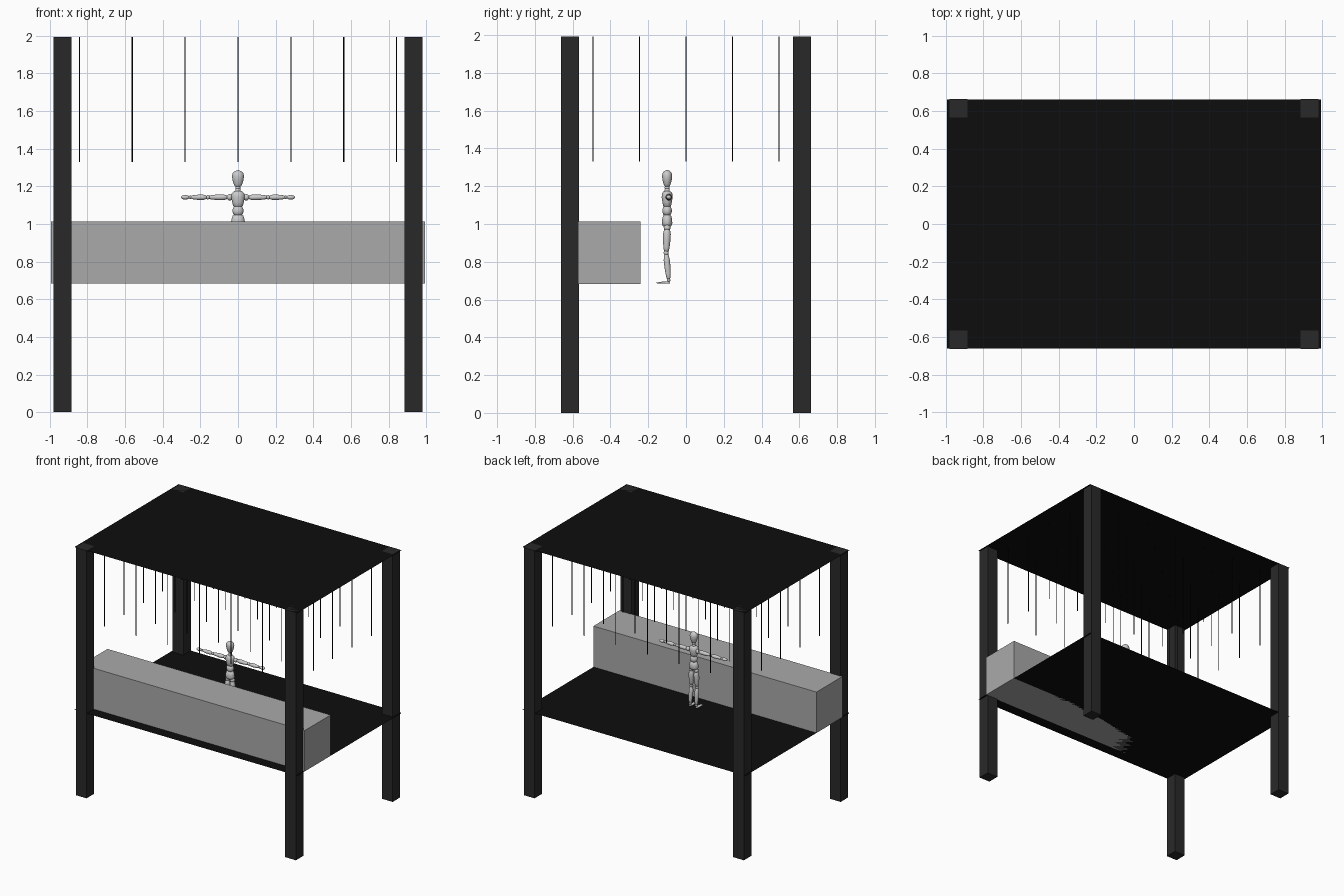
import bpy, bmesh, math
from mathutils import Vector

if "Cube" in bpy.data.objects:
    bpy.data.objects.remove(bpy.data.objects["Cube"])


def material(name, v):
    m = bpy.data.materials.new(name)
    m.diffuse_color = (v, v, v, 1)
    m.use_nodes = True
    m.node_tree.nodes["Principled BSDF"].inputs["Base Color"].default_value = m.diffuse_color
    return m


FRAME = material("dark_frame", 0.022)
BLACK = material("black_panel", 0.004)
GREY = material("mid_grey", 0.4)


def add_object(name, bm, mat=None, smooth=False):
    bmesh.ops.recalc_face_normals(bm, faces=bm.faces)
    me = bpy.data.meshes.new(name)
    bm.to_mesh(me)
    bm.free()
    ob = bpy.data.objects.new(name, me)
    bpy.context.collection.objects.link(ob)
    if mat:
        me.materials.append(mat)
    if smooth:
        for p in me.polygons:
            p.use_smooth = True
    return ob


def box(name, lo, hi, mat):
    bm = bmesh.new()
    bmesh.ops.create_cube(bm, size=1)
    lo, hi = Vector(lo), Vector(hi)
    for v in bm.verts:
        v.co = (lo + hi) / 2 + v.co * (hi - lo)
    return add_object(name, bm, mat)


def panel(name, hx, hy, z):
    bm = bmesh.new()
    bm.faces.new([bm.verts.new((x * hx, y * hy, z))
                  for x, y in ((-1, -1), (1, -1), (1, 1), (-1, 1))])
    return add_object(name, bm, BLACK)


def lathe(name, p0, p1, profile, squash=1.0, sides=20):
    """Turned part from p0 to p1; profile holds (fraction, radius)."""
    p0, d = Vector(p0), Vector(p1) - Vector(p0)
    q = Vector((0, 0, 1)).rotation_difference(d)
    bm = bmesh.new()
    rings = []
    for t, r in profile:
        rings.append([bm.verts.new(p0 + d * t + q @ Vector((
            r * math.cos(2 * math.pi * i / sides),
            r * squash * math.sin(2 * math.pi * i / sides), 0)))
            for i in range(sides)])
    for a, b in zip(rings, rings[1:]):
        for i in range(sides):
            j = (i + 1) % sides
            bm.faces.new((a[i], a[j], b[j], b[i]))
    bm.faces.new(rings[0])
    bm.faces.new(rings[-1])
    return add_object(name, bm, None, True)


def ball(name, c, radii):
    bm = bmesh.new()
    bmesh.ops.create_uvsphere(bm, u_segments=18, v_segments=12, radius=1)
    for v in bm.verts:
        v.co = Vector(c) + v.co * Vector(radii)
    return add_object(name, bm, None, True)


# Stage frame: four posts, roof, floor, front barrier
TOP = 1.993
for sx, nx in ((-1, "left"), (1, "right")):
    for sy, ny in ((-1, "front"), (1, "back")):
        cx, cy = sx * 0.932, sy * 0.615
        box(f"{ny}_{nx}_post", (cx - 0.048, cy - 0.048, 0),
            (cx + 0.048, cy + 0.048, TOP), FRAME)
panel("roof_panel", 0.993, 0.662, TOP)
panel("floor_panel", 0.993, 0.662, 0.683)
box("front_barrier", (-0.993, -0.572, 0.683), (0.993, -0.241, 1.012), GREY)

# Hanging rods in a 7 x 5 grid
bm = bmesh.new()
for i in range(-3, 4):
    for j in range(-2, 3):
        g = bmesh.ops.create_cone(bm, cap_ends=True, segments=8,
                                  radius1=0.0033, radius2=0.0033, depth=TOP - 1.33)
        bmesh.ops.translate(bm, verts=g["verts"],
                            vec=(i * 0.281, j * 0.246, (TOP + 1.33) / 2))
add_object("hanging_rods", bm, BLACK)

# Jointed wooden figure: head and torso
Y = -0.1
EGG = [(0, .012), (.04, .017), (.15, .022), (.4, .029), (.65, .032),
       (.82, .028), (.93, .018), (.98, .009), (1, .002)]
lathe("head", (0, Y, 1.198), (0, Y, 1.286), EGG, 0.85)
ball("neck_joint", (0, Y, 1.192), (.013, .013, .012))
lathe("neck", (0, Y, 1.165), (0, Y, 1.19), [(0, .016), (.5, .013), (1, .012)])
lathe("chest", (0, Y, 1.09), (0, Y, 1.175),
      [(0, .018), (.06, .026), (.3, .031), (.6, .036), (.85, .034), (.96, .025), (1, .015)], 0.8)
lathe("waist", (0, Y, 1.045), (0, Y, 1.096),
      [(0, .016), (.12, .024), (.35, .029), (.6, .029), (.88, .024), (1, .016)], 0.85)
lathe("pelvis", (0, Y, 0.985), (0, Y, 1.05),
      [(0, .022), (.06, .031), (.3, .037), (.6, .035), (.9, .029), (1, .018)], 0.75)

LIMB = [(0, .45), (.06, .75), (.25, 1), (.5, .98), (.8, .8), (.95, .65), (1, .4)]


def limb(name, p0, p1, r):
    lathe(name, p0, p1, [(t, k * r) for t, k in LIMB], sides=16)


# Arms held straight out and legs, on both sides
for s, n in ((-1, "left"), (1, "right")):
    ya, za = -0.091, 1.142
    ball(n + "_shoulder", (s * .044, ya, za), (.017, .017, .017))
    limb(n + "_upper_arm", (s * .056, ya, za), (s * .153, ya, za), .0155)
    ball(n + "_elbow", (s * .16, ya, za), (.0115, .0115, .0115))
    limb(n + "_forearm", (s * .167, ya, za), (s * .25, ya, za), .0145)
    ball(n + "_wrist", (s * .254, ya, za), (.009, .009, .009))
    ball(n + "_hand", (s * .28, ya, za), (.023, .014, .012))

    x, xk, xf = s * .021, s * .025, s * .027
    ball(n + "_hip", (x, Y, .98), (.018, .018, .018))
    limb(n + "_thigh", (x, Y, .978), (xk, -.104, .853), .0205)
    ball(n + "_knee", (xk, -.105, .847), (.0135, .0135, .0135))
    limb(n + "_shin", (xk, -.105, .842), (xf, -.092, .708), .0165)
    ball(n + "_ankle", (xf, -.092, .703), (.0095, .0095, .0095))
    # Wedge-shaped foot pointing to the front, heel higher than toe
    bm = bmesh.new()
    bmesh.ops.create_uvsphere(bm, u_segments=16, v_segments=10, radius=1)
    for v in bm.verts:
        k = 0.0055 + 0.0035 * v.co.y
        v.co = Vector((xf + s * .003 + v.co.x * .0145, -.124 + v.co.y * .04,
                       .6875 + max(v.co.z, -.3) * k * 1.4))
    add_object(n + "_foot", bm, None, True)
